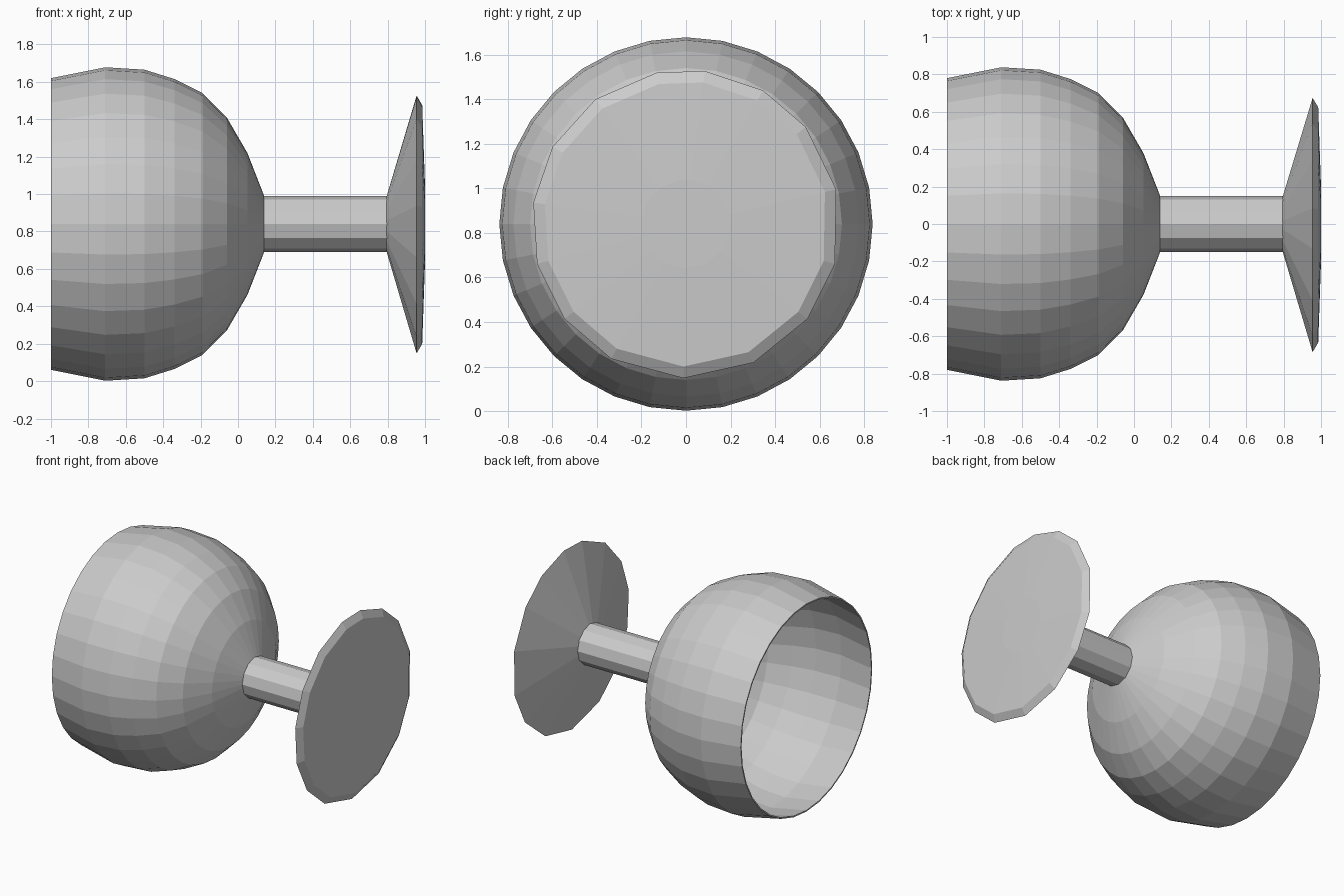
import bpy
import bmesh
from math import cos, sin, radians

cube = bpy.data.objects.get("Cube")
if cube:
    bpy.data.objects.remove(cube, do_unlink=True)

AXIS_Z = 0.84

grey = bpy.data.materials.new("plain grey")
grey.use_nodes = True
colour = (0.6, 0.6, 0.6, 1)
grey.diffuse_color = colour
grey.node_tree.nodes["Principled BSDF"].inputs["Base Color"].default_value = colour


def turned(name, profile, angles, cap_start=False, cap_end=False):
    """Turn an (x, radius) profile around the lengthwise axis."""
    bm = bmesh.new()
    rings = [[bm.verts.new((x, r * cos(radians(a)), AXIS_Z + r * sin(radians(a))))
              for a in angles] for x, r in profile]
    n = len(angles)
    for a, b in zip(rings, rings[1:]):
        for i in range(n):
            j = (i + 1) % n
            bm.faces.new((a[i], a[j], b[j], b[i]))
    if cap_start:
        bm.faces.new(rings[0])
    if cap_end:
        bm.faces.new(rings[-1])
    bmesh.ops.recalc_face_normals(bm, faces=bm.faces)
    mesh = bpy.data.meshes.new(name)
    bm.to_mesh(mesh)
    bm.free()
    mesh.materials.append(grey)
    obj = bpy.data.objects.new(name, mesh)
    bpy.context.collection.objects.link(obj)
    return obj


def even(count, offset=0):
    return [offset + 360 * i / count for i in range(count)]


# Bowl: thin shell, open at the mouth, running down the outside and back up the inside
outer = [(-1, 0.78), (-0.71, 0.838), (-0.5, 0.825), (-0.34, 0.775),
         (-0.19, 0.7), (-0.06, 0.57), (0.05, 0.38), (0.14, 0.15)]
inner = [(x - 0.01 * (x > -0.6), r - 0.01) for x, r in outer]
turned("bowl", inner[::-1] + outer, even(32), cap_start=True, cap_end=True)

# Stem
turned("stem", [(0.13, 0.15), (0.81, 0.15)], even(12), True, True)

# Foot: shallow cone with an uneven faceted rim and a nearly flat underside
rim = [83, 60, 39, 13, -15, -38, -64, -91, -119, -142, -165, -188, -210, -234, -259]
turned("foot", [(0.795, 0.15), (0.955, 0.692), (0.985, 0.64), (1.0, 0.2)],
       rim, True, True)
